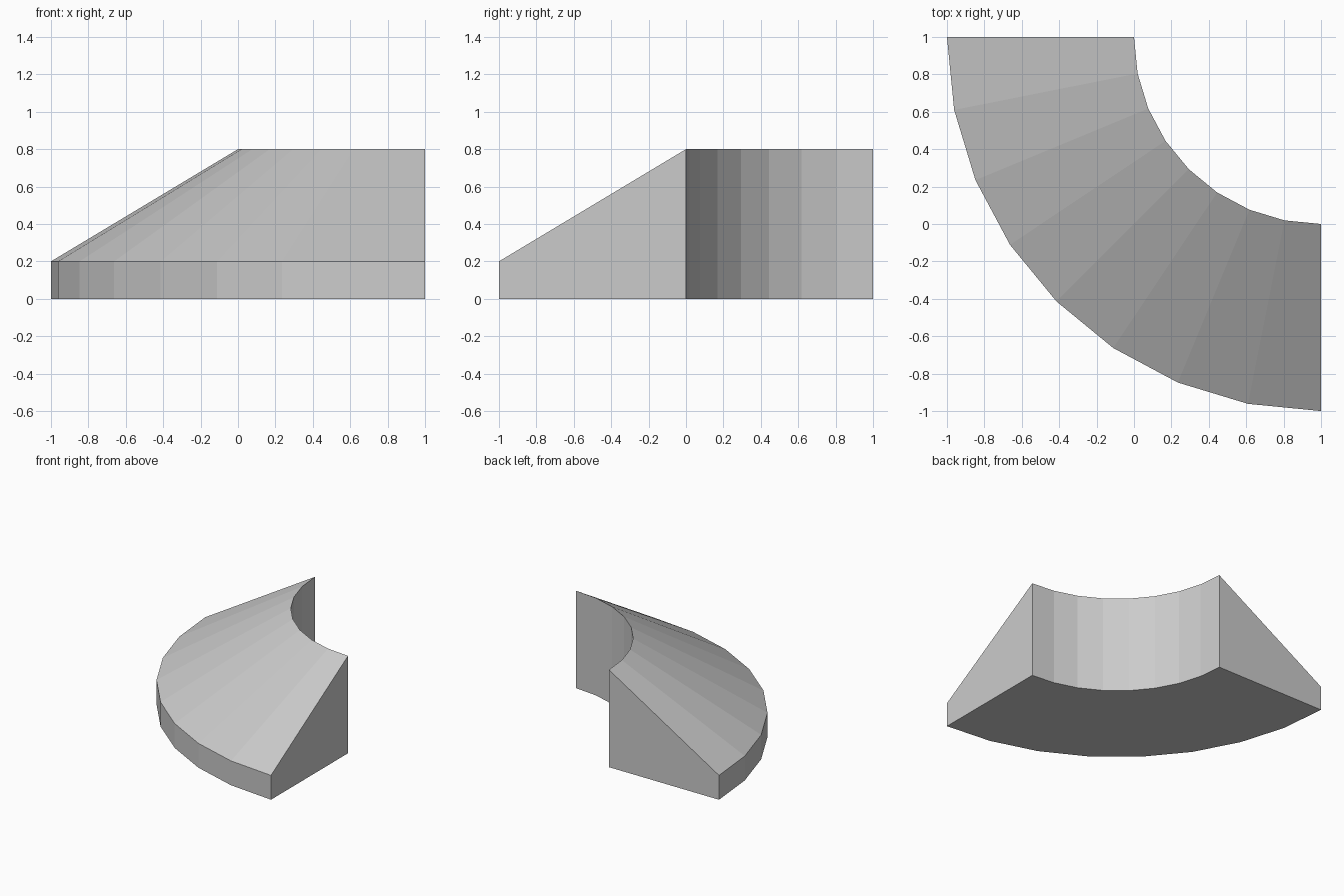
import bpy
import bmesh
from math import radians
from mathutils import Matrix, Vector

# Remove the default cube
cube = bpy.data.objects.get("Cube")
if cube:
    bpy.data.objects.remove(cube, do_unlink=True)

# Plain grey material
GREY = (0.6, 0.6, 0.6, 1.0)
mat = bpy.data.materials.new("light_grey")
mat.use_nodes = True
mat.diffuse_color = GREY
mat.node_tree.nodes["Principled BSDF"].inputs["Base Color"].default_value = GREY

# Sloped cross-section swept a quarter turn about the inner corner
CENTRE = Vector((1, 1, 0))
SEGMENTS = 8
PROFILE = [(1, 0), (2, 0), (2, 0.2), (1, 0.8)]  # radius, height

bm = bmesh.new()
rings = []
for i in range(SEGMENTS + 1):
    turn = Matrix.Rotation(radians(180 + 90 * i / SEGMENTS), 3, "Z")
    rings.append([bm.verts.new(CENTRE + turn @ Vector((r, 0, z))) for r, z in PROFILE])

# Skin between neighbouring sections
count = len(PROFILE)
for a, b in zip(rings, rings[1:]):
    for j in range(count):
        k = (j + 1) % count
        bm.faces.new((a[j], a[k], b[k], b[j]))

# End caps
bm.faces.new(rings[0])
bm.faces.new(rings[-1])
bmesh.ops.recalc_face_normals(bm, faces=bm.faces)

mesh = bpy.data.meshes.new("curved_ramp")
bm.to_mesh(mesh)
bm.free()
mesh.materials.append(mat)
ramp = bpy.data.objects.new("curved_ramp", mesh)
bpy.context.collection.objects.link(ramp)
